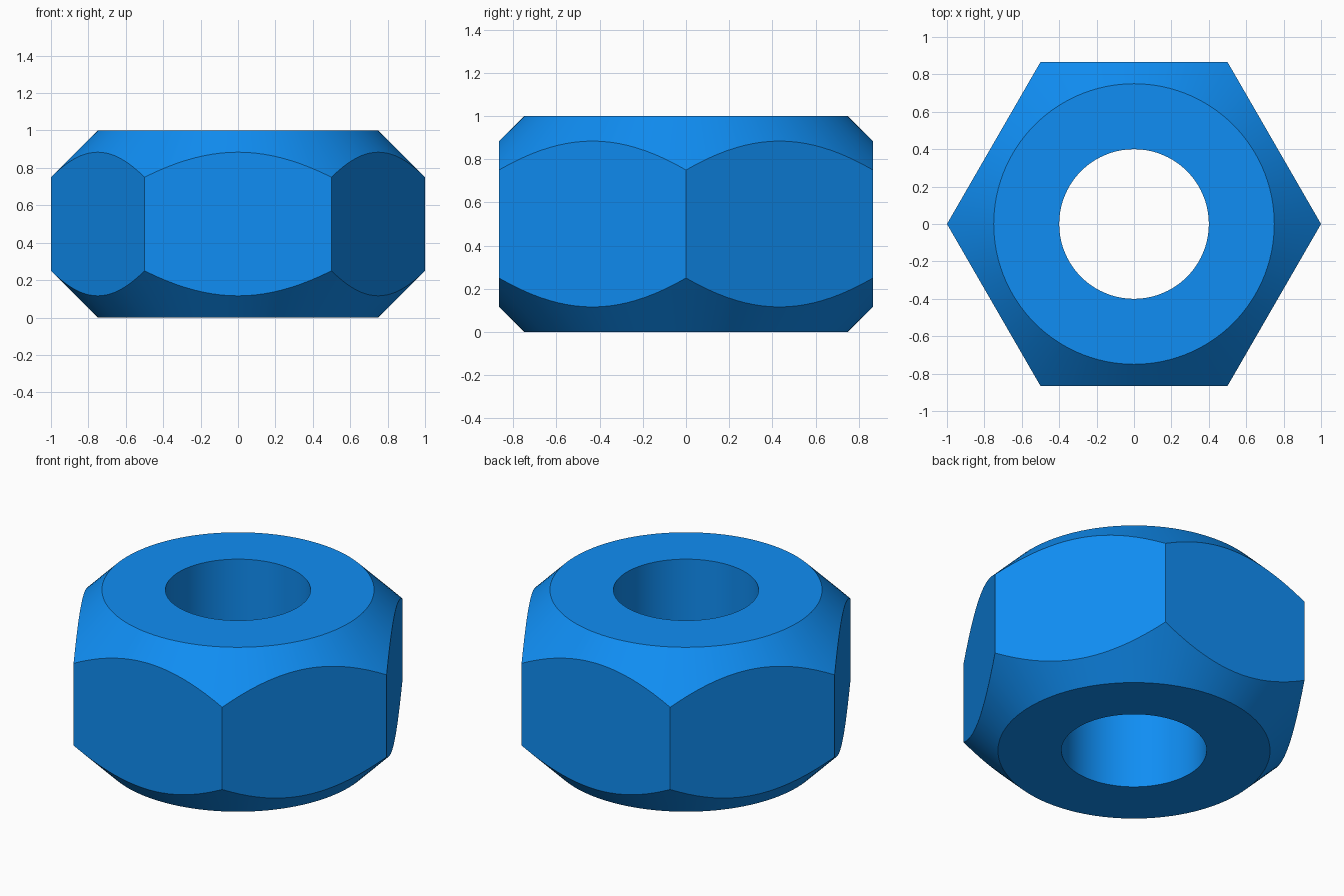
import bpy, bmesh
from math import pi, sin, cos

if "Cube" in bpy.data.objects:
    bpy.data.objects.remove(bpy.data.objects["Cube"])

SEGMENTS = 120           # multiple of 6, so hexagon corners fall on segments
BORE, RIM, CORNER, HEIGHT = 0.4, 0.75, 1.0, 1.0


def hex_radius(angle):
    """Distance from the centre to the hexagon edge at this angle."""
    return CORNER * cos(pi / 6) / cos(angle % (pi / 3) - pi / 6)


def section(angle):
    """Closed radius/height profile: bore, end faces, 45 degree chamfers, flat."""
    r = hex_radius(angle)
    drop = r - RIM
    return [(BORE, 0), (RIM, 0), (r, drop),
            (r, HEIGHT - drop), (RIM, HEIGHT), (BORE, HEIGHT)]


# Hex nut: sweep the varying section around the z axis
bm = bmesh.new()
rings = []
for i in range(SEGMENTS):
    a = 2 * pi * i / SEGMENTS
    rings.append([bm.verts.new((r * cos(a), r * sin(a), z)) for r, z in section(a)])
for i, ring in enumerate(rings):
    following = rings[(i + 1) % SEGMENTS]
    for j in range(len(ring)):
        k = (j + 1) % len(ring)
        bm.faces.new((ring[j], following[j], following[k], ring[k]))
bmesh.ops.recalc_face_normals(bm, faces=bm.faces)

mesh = bpy.data.meshes.new("hex_nut")
bm.to_mesh(mesh)
bm.free()
nut = bpy.data.objects.new("hex_nut", mesh)
bpy.context.collection.objects.link(nut)

# Blue finish
blue = bpy.data.materials.new("blue")
blue.diffuse_color = (0.005, 0.27, 0.9, 1)
blue.use_nodes = True
blue.node_tree.nodes["Principled BSDF"].inputs["Base Color"].default_value = blue.diffuse_color
mesh.materials.append(blue)

# Smooth cone and bore, sharp edges between surfaces
bpy.context.view_layer.objects.active = nut
nut.select_set(True)
bpy.ops.object.shade_smooth_by_angle(angle=pi / 6)
